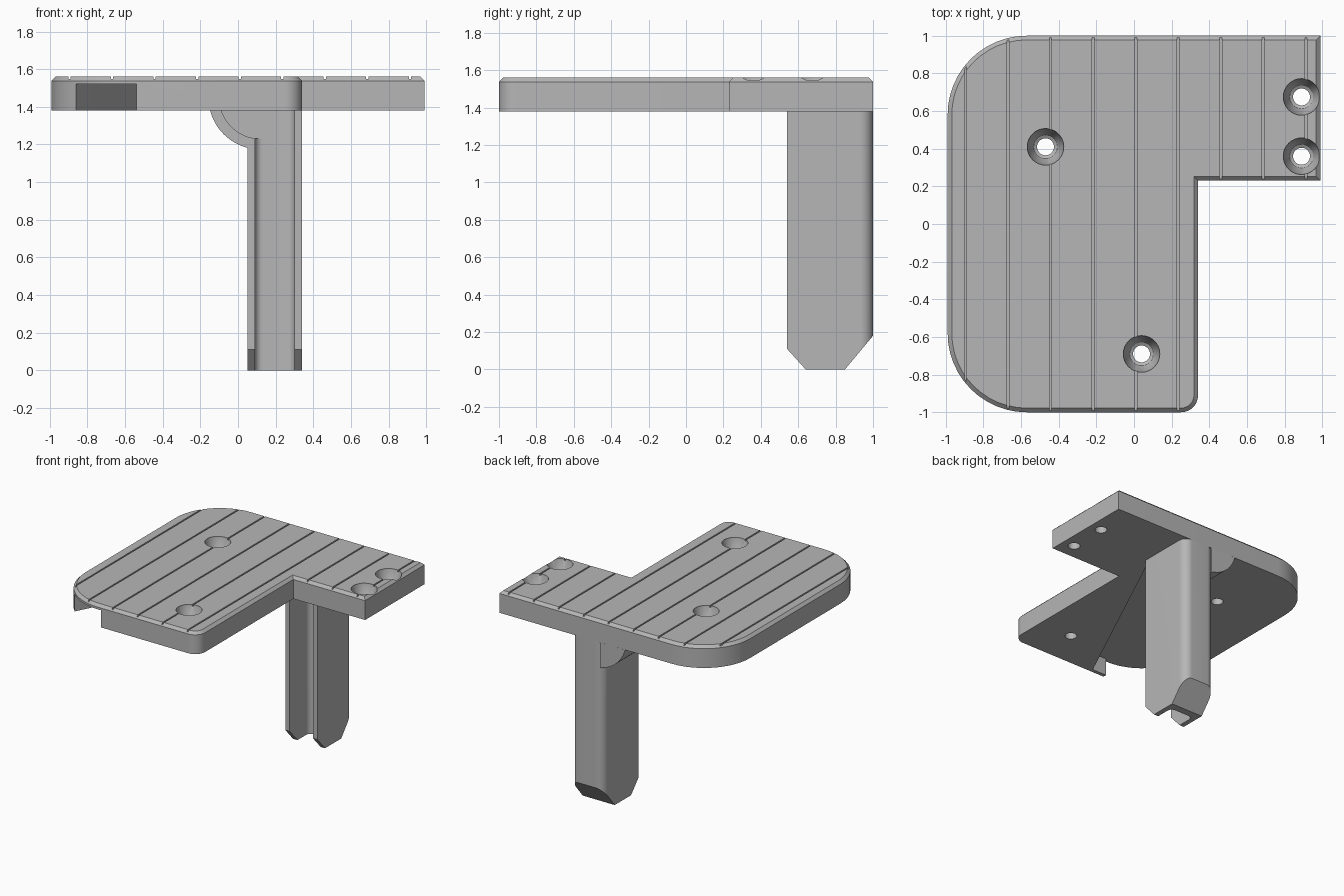
import bpy, bmesh
from math import sin, cos, pi, radians, tan
from mathutils import Vector

if "Cube" in bpy.data.objects:
    bpy.data.objects.remove(bpy.data.objects["Cube"], do_unlink=True)

GREY = (0.47, 0.47, 0.47, 1)
mat = bpy.data.materials.new("plain_grey")
mat.use_nodes = True
mat.diffuse_color = GREY
mat.node_tree.nodes["Principled BSDF"].inputs["Base Color"].default_value = GREY

BOTTOM, TOP, CEILING = 1.38, 1.56, 1.52


def rounded(corners, steps=12):
    """Outline from (x, y, radius) corners, with arcs where radius > 0."""
    out = []
    for i, (x, y, r) in enumerate(corners):
        p = Vector((x, y))
        if not r:
            out.append(p)
            continue
        a = (Vector(corners[i - 1][:2]) - p).normalized()
        b = (Vector(corners[(i + 1) % len(corners)][:2]) - p).normalized()
        half = a.angle(b) / 2
        centre = p + (a + b).normalized() * r / sin(half)
        start, end = p + a * r / tan(half) - centre, p + b * r / tan(half) - centre
        turn = start.angle_signed(end)
        for k in range(steps + 1):
            t = -turn * k / steps
            out.append(centre + Vector((start.x * cos(t) - start.y * sin(t),
                                        start.x * sin(t) + start.y * cos(t))))
    return out


def arc(centre, r, a0, a1, steps=12):
    return [(centre[0] + r * cos(radians(a0 + (a1 - a0) * k / steps)),
             centre[1] + r * sin(radians(a0 + (a1 - a0) * k / steps)))
            for k in range(steps + 1)]


def prism(name, outline, lo, hi, axis="z", chamfer=0):
    """Extrude a 2D outline along an axis; optionally chamfer the upper rim."""
    place = {"x": lambda u, v, w: (w, u, v),
             "y": lambda u, v, w: (u, w, v),
             "z": lambda u, v, w: (u, v, w)}[axis]
    bm = bmesh.new()
    ends = [[bm.verts.new(place(u, v, w)) for u, v in outline] for w in (lo, hi)]
    n = len(outline)
    for ring in ends:
        bm.faces.new(ring)
    rim = []
    for i in range(n):
        j = (i + 1) % n
        bm.faces.new((ends[0][i], ends[0][j], ends[1][j], ends[1][i]))
        rim.append(bm.edges.get((ends[1][i], ends[1][j])))
    bmesh.ops.recalc_face_normals(bm, faces=bm.faces)
    if chamfer:
        bmesh.ops.bevel(bm, geom=rim, offset=chamfer, segments=1, affect="EDGES")
    return finish(name, bm)


def lathe(name, profile, x, y, steps=32):
    """Closed solid of revolution about a vertical axis."""
    bm = bmesh.new()
    rings = [[bm.verts.new((x + r * cos(2 * pi * k / steps), y + r * sin(2 * pi * k / steps), z))
              for k in range(steps)] for r, z in profile]
    for a, b in zip(rings, rings[1:]):
        for k in range(steps):
            j = (k + 1) % steps
            bm.faces.new((a[k], a[j], b[j], b[k]))
    bm.faces.new(rings[0])
    bm.faces.new(rings[-1])
    bmesh.ops.recalc_face_normals(bm, faces=bm.faces)
    return finish(name, bm)


def finish(name, bm):
    me = bpy.data.meshes.new(name)
    bm.to_mesh(me)
    bm.free()
    me.materials.append(mat)
    ob = bpy.data.objects.new(name, me)
    bpy.context.collection.objects.link(ob)
    return ob


def combine(ob, tools, operation="DIFFERENCE"):
    """Apply booleans one by one and discard the tool objects."""
    for tool in tools:
        mod = ob.modifiers.new("cut", "BOOLEAN")
        mod.operation, mod.object, mod.solver = operation, tool, "EXACT"
        graph = bpy.context.evaluated_depsgraph_get()
        me = bpy.data.meshes.new_from_object(ob.evaluated_get(graph))
        ob.modifiers.clear()
        ob.data = me
        bpy.data.objects.remove(tool, do_unlink=True)


def smooth(ob):
    for p in ob.data.polygons:
        p.use_smooth = True
    ob.data.set_sharp_from_angle(angle=radians(28))


# Plate: L-shaped slab with rounded corners and a chamfered upper rim
plate = prism("plate", rounded([(-0.99, -1, 0.42), (0.34, -1, 0.09), (0.34, 0.23, 0),
                                (0.99, 0.23, 0), (0.99, 1, 0), (-0.99, 1, 0.42)]),
              BOTTOM, TOP, chamfer=0.022)

# Diagonal cable channel under the plate, with a small lip at its mouth
channel = prism("channel_cutter",
                [(-0.87, -1.1), (-0.54, -1.1), (-0.54, -0.97), (-0.41, -0.97),
                 (0.30, 0.52), (0.30, 0.79), (-0.08, 0.79), (-0.08, 0.64), (-0.87, -0.9)],
                BOTTOM - 0.1, CEILING)

# Thin parallel grooves across the top
grooves = []
for i in range(9):
    x = -0.895 + i * 0.226
    w = 0.006
    grooves.append(prism("groove_cutter", [(x - w, TOP - 0.013), (x + w, TOP - 0.013),
                                           (x + w, TOP + 0.1), (x - w, TOP + 0.1)],
                         -1.1, 1.1, "y"))

# Countersunk screw holes
holes = [lathe("hole_cutter", [(0.045, 1.3), (0.045, 1.465), (0.062, 1.475),
                               (0.097, TOP - 0.01), (0.097, TOP + 0.1)], x, y)
         for x, y in [(-0.47, 0.41), (0.04, -0.69), (0.89, 0.675), (0.89, 0.36)]]
combine(plate, [channel] + grooves + holes)
smooth(plate)

# Post: U-shaped section open at the front, with rounded back corners
post = prism("post", rounded([(0.05, 0.54, 0), (0.09, 0.54, 0), (0.09, 0.79, 0.04),
                              (0.30, 0.79, 0.04), (0.30, 0.54, 0), (0.34, 0.54, 0),
                              (0.34, 1, 0.07), (0.05, 1, 0.07)]), 0, BOTTOM)
# Tapered foot, shaped by a side profile
combine(post, [prism("foot_shape", [(0.54, 1.5), (0.54, 0.11), (0.64, 0), (0.85, 0),
                                    (1, 0.18), (1, 1.5)], -0.5, 0.5, "x")], "INTERSECT")

# Curved flare leading the channel into the post
bend = (0.12, 1.45)
flare = prism("flare", arc(bend, 0.277, 194.7, 255) + [(0.08, 1.17), (0.08, BOTTOM)],
              0.54, 1, "y")
combine(post, [flare], "UNION")
combine(post, [prism("bend_cutter", [(-0.09, 1.45)] + arc(bend, 0.22, 198.5, 262)
                     + [(0.2, 1.232), (0.2, 1.45)], 0.4, 0.79, "y")])
smooth(post)
